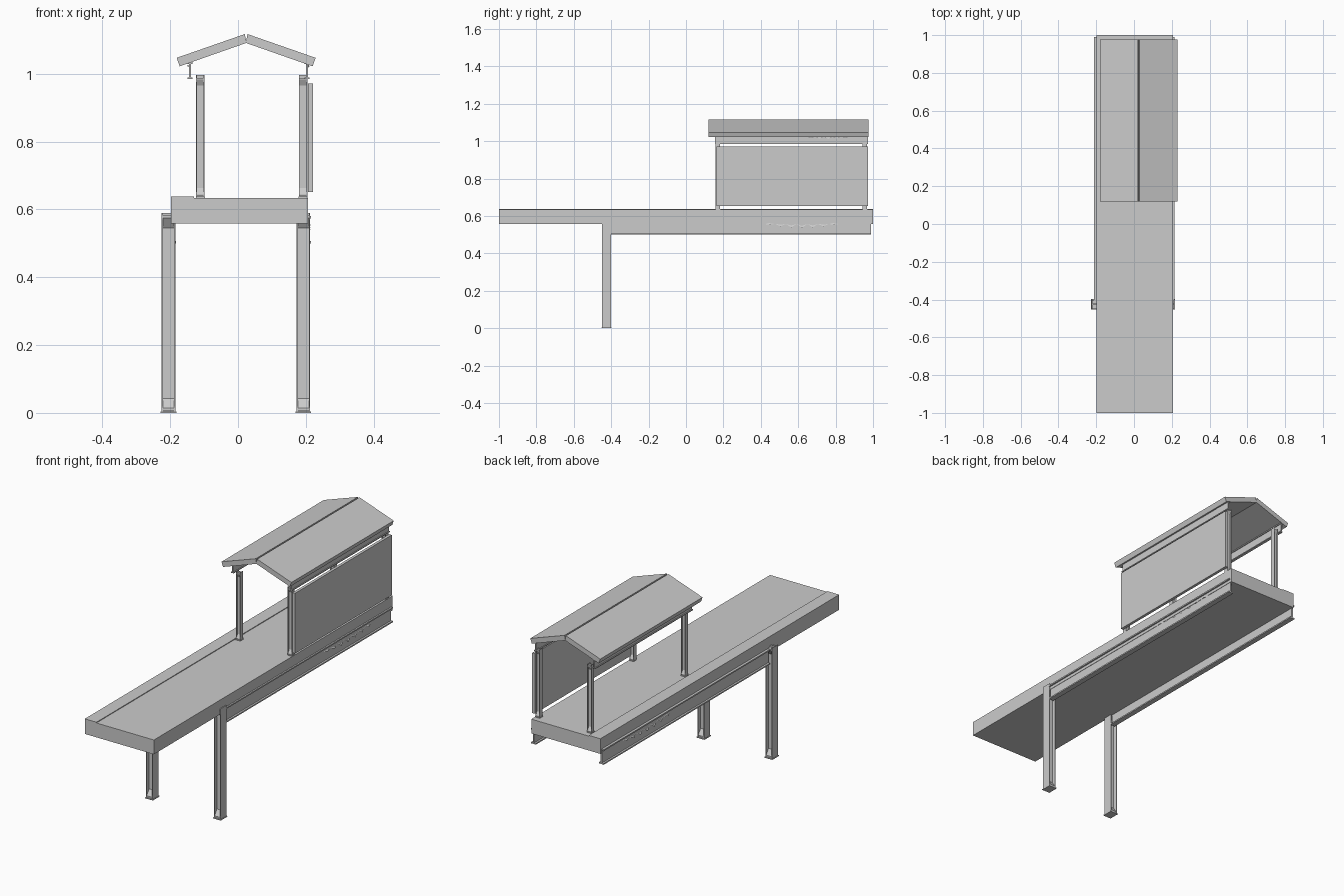
import bpy, bmesh, math
from mathutils import Vector

if "Cube" in bpy.data.objects:
    bpy.data.objects.remove(bpy.data.objects["Cube"])


def mesh_object(name, bm):
    bmesh.ops.recalc_face_normals(bm, faces=bm.faces)
    me = bpy.data.meshes.new(name)
    bm.to_mesh(me)
    bm.free()
    ob = bpy.data.objects.new(name, me)
    bpy.context.collection.objects.link(ob)
    return ob


def prism(bm, profile, place, a, b):
    """Extrude a 2D profile from a to b; place(u, v, t) gives the 3D point."""
    lo = [bm.verts.new(place(u, v, a)) for u, v in profile]
    hi = [bm.verts.new(place(u, v, b)) for u, v in profile]
    n = len(profile)
    bm.faces.new(lo)
    bm.faces.new(hi[::-1])
    for i in range(n):
        j = (i + 1) % n
        bm.faces.new((lo[i], lo[j], hi[j], hi[i]))


def along_y(u, v, t):
    return Vector((u, t, v))


def along_z(u, v, t):
    return Vector((u, v, t))


def along_x(u, v, t):
    return Vector((t, u, v))


def box(bm, x0, x1, y0, y1, z0, z1):
    prism(bm, [(x0, z0), (x1, z0), (x1, z1), (x0, z1)], along_y, y0, y1)


def i_section(cu, cv, hu, hv, flange, web):
    """I profile: flanges at +-hu, web running along u."""
    i = hu - flange
    pts = [(-hu, -hv), (-i, -hv), (-i, -web), (i, -web), (i, -hv), (hu, -hv),
           (hu, hv), (i, hv), (i, web), (-i, web), (-i, hv), (-hu, hv)]
    return [(cu + u, cv + v) for u, v in pts]


def column(name, cx, cy, z0, z1, hx, hy, plate):
    bm = bmesh.new()
    prism(bm, i_section(cx, cy, hx, hy, hx * 0.2, hy * 0.15), along_z, z0, z1)
    # base plate
    box(bm, cx - hx - plate, cx + hx + plate, cy - hy - plate, cy + hy + plate, z0, z0 + 0.004)
    # sloped stiffeners at foot and head, both faces
    w, h = hx * 0.8, hx * 1.3
    for s in (-1, 1):
        for z, d in ((z0 + 0.006, 1), (z1 - 0.008, -1)):
            prism(bm, [(cy, z), (cy + s * hy * 0.95, z), (cy + s * hy * 0.95, z + d * h * 0.3),
                       (cy, z + d * h * 1.6)], along_x, cx - w, cx + w)
    return mesh_object(name, bm)


def shards(name, x, side, y0, y1, z, h):
    """Ragged folded strip on a beam face."""
    bm = bmesh.new()
    n = 7
    for i in range(n):
        a = y0 + (y1 - y0) * i / n
        b = y0 + (y1 - y0) * (i + 1) / n
        sag = h * 0.8 * math.sin(math.pi * (i + 0.5) / n)
        tip = bm.verts.new((x + side * 0.009, (a + b) / 2, z - sag))
        l = bm.verts.new((x, a, z))
        r = bm.verts.new((x, b, z))
        m = bm.verts.new((x + side * 0.004, (a + b) / 2, z - sag + h * 0.4))
        bm.faces.new((l, tip, m))
        bm.faces.new((m, tip, r))
    return mesh_object(name, bm)


# deck slab with slightly raised left strip
bm = bmesh.new()
prism(bm, [(-0.198, 0.558), (0.207, 0.558), (0.207, 0.634), (-0.13, 0.634),
           (-0.13, 0.638), (-0.198, 0.638)], along_y, -1, 1)
mesh_object("deck", bm)

# tall posts and long side beams
for side, px, bx in (("left", -0.205, -0.197), ("right", 0.193, 0.201)):
    column(side + "_post", px, -0.425, 0, 0.59, 0.020, 0.025, 0.003)
    bm = bmesh.new()
    section = [(v, u) for u, v in i_section(0.54, bx, 0.04, 0.014, 0.007, 0.004)]
    prism(bm, section, along_y, -0.402, 0.99)
    mesh_object(side + "_beam", bm)
    s = -1 if side == "left" else 1
    shards(side + "_beam_shards", bx + s * 0.0045, s, 0.42, 0.82, 0.557, 0.025)

# shelter columns and roof purlins
for side, cx, rx in (("left", -0.111, -0.142), ("right", 0.192, 0.203)):
    for end, cy in (("front", 0.171), ("back", 0.957)):
        column(f"{side}_{end}_column", cx, cy, 0.634, 0.996, 0.0125, 0.012, 0.001)
    bm = bmesh.new()
    section = [(v, u) for u, v in i_section(1.009, rx, 0.025, 0.0075, 0.005, 0.003)]
    prism(bm, section, along_y, 0.155, 0.972)
    mesh_object(side + "_purlin", bm)
    s = -1 if side == "left" else 1
    shards(side + "_purlin_shards", rx + s * 0.0035, s * 0.5, 0.6, 0.92, 1.024, 0.015)

# wall panel
bm = bmesh.new()
box(bm, 0.206, 0.221, 0.162, 0.972, 0.652, 0.971)
mesh_object("wall_panel", bm)

# two roof slabs meeting in a notch at the ridge
for side, s in (("left", -1), ("right", 1)):
    profile = [(0.004, 1.117), (0.205, 1.047), (0.196, 1.022), (-0.001, 1.091)]
    bm = bmesh.new()
    prism(bm, [(0.024 + s * u, v) for u, v in profile], along_y, 0.12, 0.977)
    mesh_object(side + "_roof_slab", bm)
